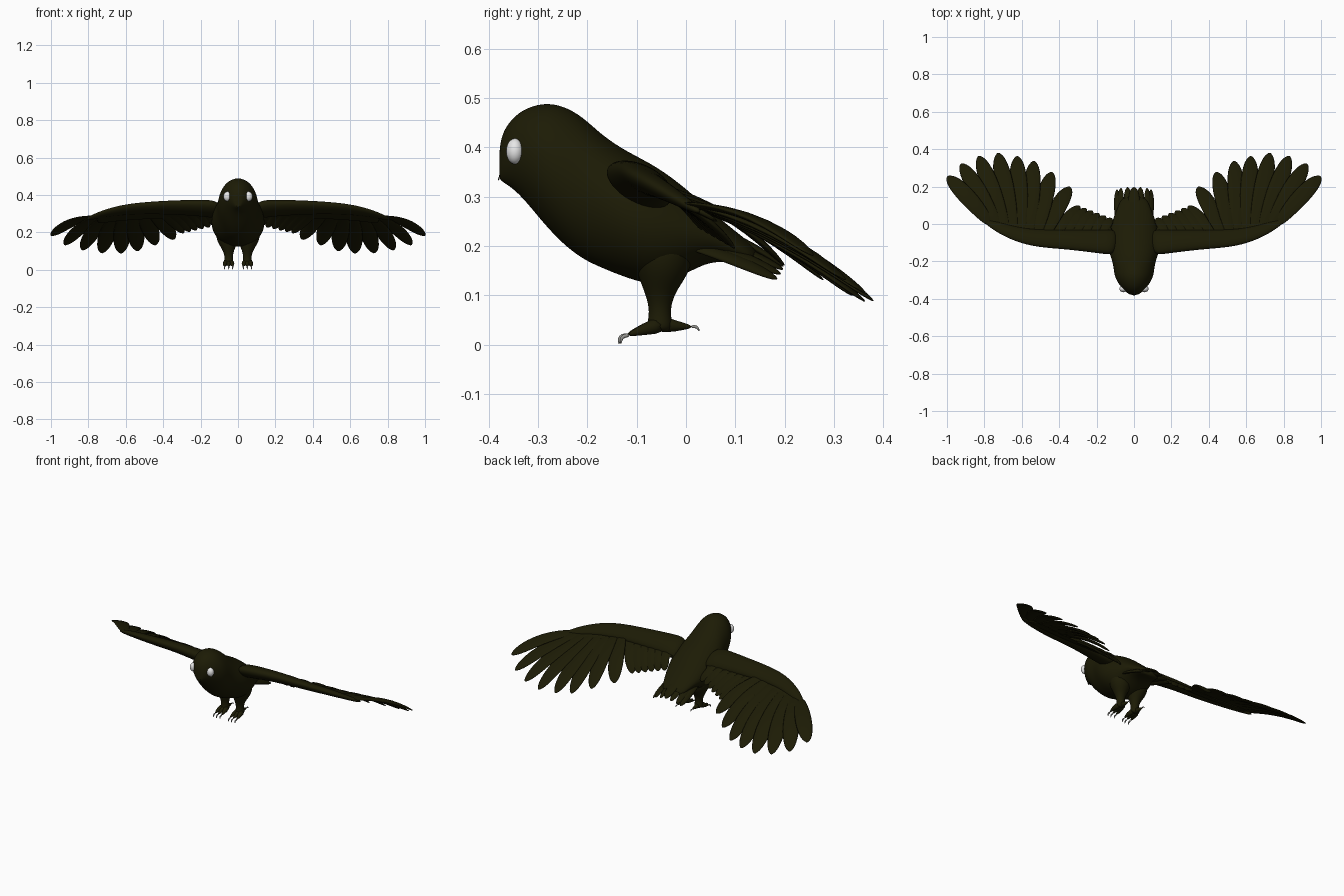
import bpy, bmesh, math
from mathutils import Vector

cube = bpy.data.objects.get("Cube")
if cube:
    bpy.data.objects.remove(cube)


def material(name, rgb, rough=0.7):
    m = bpy.data.materials.new(name)
    m.use_nodes = True
    m.diffuse_color = (*rgb, 1)
    node = m.node_tree.nodes["Principled BSDF"]
    node.inputs["Base Color"].default_value = (*rgb, 1)
    node.inputs["Roughness"].default_value = rough
    return m


PLUMAGE = material("dark olive plumage", (0.0118, 0.011, 0.0016))
WHITE = material("eye white", (0.8, 0.8, 0.8))
CLAW = material("claw grey", (0.3, 0.3, 0.28))


def finish(obj, mat, mirror=False, subdiv=0):
    obj.data.materials.append(mat)
    for p in obj.data.polygons:
        p.use_smooth = True
    if mirror:
        obj.modifiers.new("Mirror", 'MIRROR')
    if subdiv:
        s = obj.modifiers.new("Smooth", 'SUBSURF')
        s.levels = s.render_levels = subdiv
    return obj


def loft(name, rings, mat, mirror=False, subdiv=0):
    """Skin a list of equally sized point rings and cap both ends."""
    bm = bmesh.new()
    loops = [[bm.verts.new(p) for p in ring] for ring in rings]
    n = len(loops[0])
    for a, b in zip(loops, loops[1:]):
        for i in range(n):
            bm.faces.new((a[i], a[(i + 1) % n], b[(i + 1) % n], b[i]))
    bm.faces.new(loops[0][::-1])
    bm.faces.new(loops[-1])
    bmesh.ops.recalc_face_normals(bm, faces=bm.faces)
    mesh = bpy.data.meshes.new(name)
    bm.to_mesh(mesh)
    bm.free()
    obj = bpy.data.objects.new(name, mesh)
    bpy.context.collection.objects.link(obj)
    return finish(obj, mat, mirror, subdiv)


def ellipse(c, u, v, n):
    """Ring of n points around c, with half axes u and v."""
    angles = [2 * math.pi * i / n for i in range(n)]
    return [Vector(c) + u * math.cos(a) + v * math.sin(a) for a in angles]


def tube(name, pts, radii, mat, n=10, subdiv=1):
    pts = [Vector(p) for p in pts]
    rings = []
    for i, (p, r) in enumerate(zip(pts, radii)):
        d = (pts[min(i + 1, len(pts) - 1)] - pts[max(i - 1, 0)]).normalized()
        u = d.cross(Vector((1, 0, 0))).normalized()
        rings.append(ellipse(p, u * r, d.cross(u) * r, n))
    return loft(name, rings, mat, True, subdiv)


LEAF = [(0, .45), (.2, .78), (.45, 1), (.7, 1), (.86, .78), (.95, .5), (1, .08)]


def feather(name, base, tip, half_width, bow=0.015, tilt=0.0, droop=0.12, mirror=True):
    """Slim leaf with a rounded tip, bowed upwards, its outer edge drooping."""
    base, tip = Vector(base), Vector(tip)
    d = (tip - base).normalized()
    side = d.cross(Vector((0, tilt, 1))).normalized()
    side = (side - Vector((0, 0, droop))).normalized()
    up = side.cross(d)
    rings = []
    for t, w in LEAF:
        c = base.lerp(tip, t) + up * bow * math.sin(math.pi * t)
        rings.append(ellipse(c, side * half_width * w, up * (0.008 * w + 0.001), 8))
    return loft(name, rings, PLUMAGE, mirror, 1)


# Head and body: y, bottom, top, half width
BODY = [(-.379, .338, .39, .014), (-.375, .331, .422, .027), (-.362, .323, .449, .046),
        (-.335, .302, .477, .073), (-.29, .245, .493, .102), (-.25, .202, .487, .109),
        (-.21, .171, .465, .114), (-.17, .153, .426, .128), (-.12, .133, .393, .145),
        (-.06, .115, .364, .143), (0, .142, .318, .124), (.05, .17, .272, .104),
        (.1, .165, .23, .084), (.15, .15, .192, .06)]
rings = [ellipse((0, y, (lo + hi) / 2), Vector((w, 0, 0)), Vector((0, 0, (hi - lo) / 2)), 20)
         for y, lo, hi, w in BODY]
loft("body", rings, PLUMAGE, subdiv=2)

# Beak
rings = [ellipse((0, y, z), Vector((r, 0, 0)), Vector((0, r * .3, r)), 10)
         for y, z, r in [(-.355, .362, .022), (-.374, .354, .015), (-.38, .344, .009), (-.379, .334, .003)]]
loft("beak", rings, PLUMAGE, subdiv=1)

# Eyes
bpy.ops.mesh.primitive_uv_sphere_add(segments=20, ring_count=12, radius=1)
eye = bpy.context.object
eye.name = "eyes"
for v in eye.data.vertices:
    v.co = Vector((.057 + v.co.x * .021, -.347 + v.co.y * .018, .392 + v.co.z * .026))
finish(eye, WHITE, mirror=True)

# Wing arm: x, leading edge y, top z, half chord, half thickness
ARM = [(.09, -.14, .345, .055, .025), (.125, -.168, .37, .078, .038), (.18, -.16, .375, .07, .037),
       (.35, -.138, .371, .06, .03), (.5, -.128, .361, .053, .025), (.61, -.105, .348, .047, .021),
       (.71, -.06, .322, .036, .016), (.77, -.02, .298, .024, .011), (.81, .015, .278, .01, .006)]
rings = []
for x, y, z, c, t in ARM:
    chord = Vector((0, .88, -.47))
    rings.append(ellipse((x, y + c * .92, z - t - c * .12), chord * c, Vector((0, .47, .88)) * t, 14))
loft("wing_arm", rings, PLUMAGE, True, 2)

# Long flight feathers: tips fan out from the wrist
TIPS = [(.998, .257, .18), (.925, .325, .13), (.83, .366, .103), (.727, .382, .087),
        (.625, .365, .086), (.535, .339, .098), (.44, .28, .13), (.342, .2, .16)]
for i, tip in enumerate(TIPS):
    f = i / (len(TIPS) - 1)
    base = (.762 - .282 * f, -.005 - .07 * math.sin(f * math.pi / 2), .285 + .04 * f)
    feather(f"flight_feather_{i + 1}", base, tip, .055 - .008 * abs(f - .5), .028, .5)

# Short feathers along the inner wing, swept towards the body
for i in range(6):
    f = i / 5
    tip = (.29 - .17 * f, .098 - .066 * f, .195 + .038 * f)
    base = (.44 - .25 * f, -.08, .325)
    feather(f"inner_feather_{i + 1}", base, tip, .038 - .006 * f, .016, .5)

# Covert web that closes the gap beneath the feather roots
rings = [ellipse((x, -.055 + s, .312 - .5 * s), Vector((0, .06, -.033)), Vector((0, .003, .007)), 8)
         for x, s in [(.1, .01), (.25, .01), (.42, .015), (.58, .03), (.7, .055), (.76, .08)]]
loft("wing_covert", rings, PLUMAGE, True, 1)

# Tail fan: outer feathers sit lower and turn down
feather("tail_centre_feather", (0, 0, .25), (0, .198, .158), .034, .012, droop=0, mirror=False)
for i, (x, y, z) in enumerate([(.034, .198, .152), (.07, .193, .143), (.09, .186, .133)]):
    feather(f"tail_feather_{i + 1}", (x * .95, -.01, .245 - .45 * x), (x, y, z),
            .024 - .002 * i, .008, droop=.2 + .25 * i)

# Legs
tube("legs", [(.06, -.045, .23), (.056, -.046, .175), (.053, -.05, .14), (.051, -.053, .11), (.05, -.053, .08),
              (.05, -.053, .055), (.05, -.053, .036), (.05, -.055, .026)],
     [.06, .063, .051, .034, .023, .023, .028, .018], PLUMAGE, 14, 2)

# Toes and claws
for i, (root, tip_x) in enumerate([(.042, .029), (.05, .05), (.058, .072)]):
    y = -.122 if i == 1 else -.118
    tube(f"front_toe_{i + 1}", [(root, -.045, .042), (tip_x, -.085, .031), (tip_x, y, .019)],
         [.022, .013, .004], PLUMAGE, 8)
    tube(f"front_claw_{i + 1}", [(tip_x, y + .004, .019), (tip_x, y - .008, .018), (tip_x, y - .014, .012),
                                 (tip_x, y - .014, 0)], [.004, .005, .004, .001], CLAW, 8)
tube("rear_toe", [(.05, -.055, .042), (.05, -.02, .037), (.05, .014, .036)], [.022, .012, .003], PLUMAGE, 8)
tube("rear_claw", [(.05, .01, .036), (.05, .018, .037), (.05, .024, .034), (.05, .027, .027)],
     [.003, .004, .003, .001], CLAW, 8)
